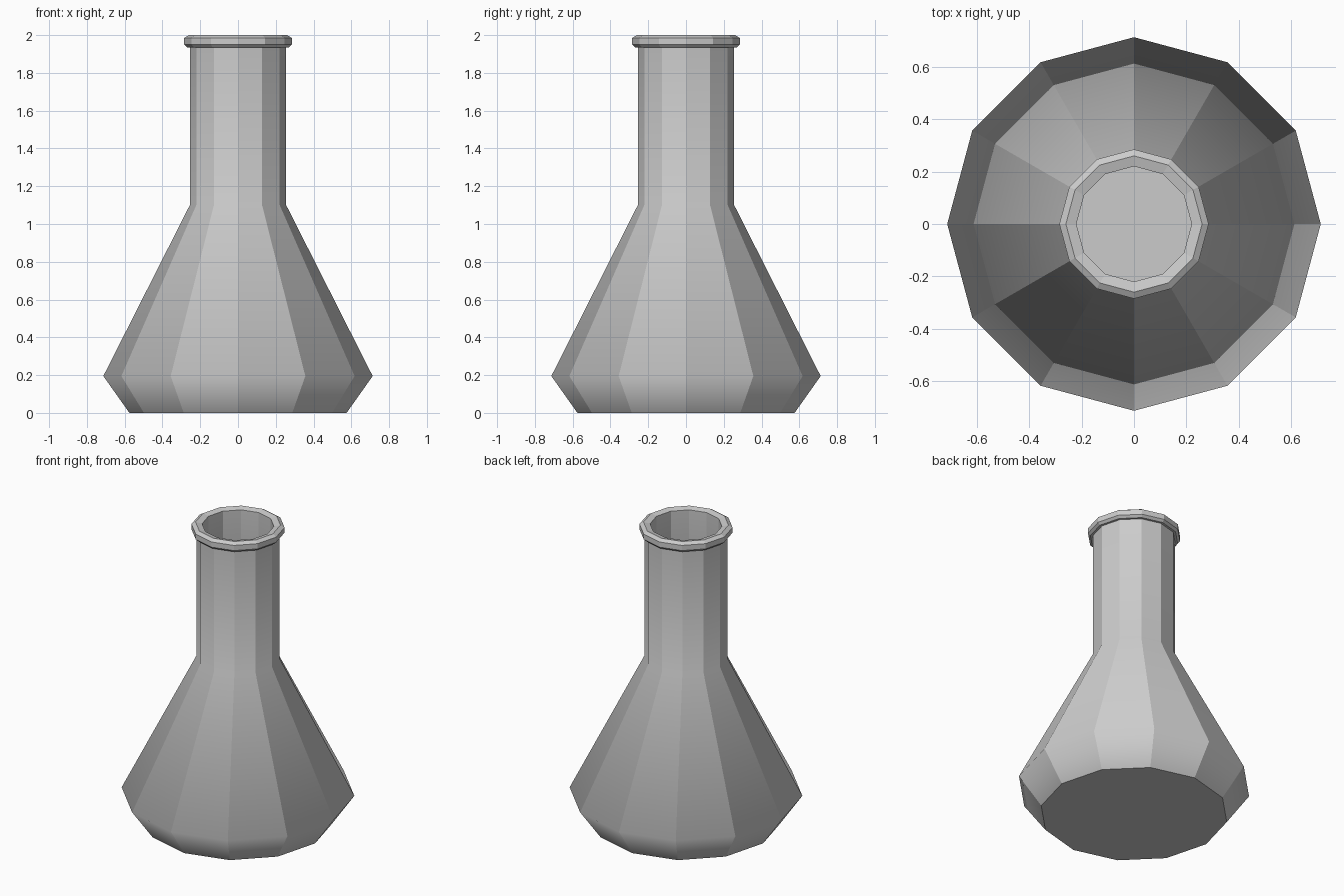
import bpy, bmesh
from math import cos, sin, pi

SIDES = 12

cube = bpy.data.objects.get("Cube")
if cube:
    bpy.data.objects.remove(cube, do_unlink=True)

grey = bpy.data.materials.new("grey")
grey.use_nodes = True
colour = (0.6, 0.6, 0.6, 1)
grey.diffuse_color = colour
grey.node_tree.nodes["Principled BSDF"].inputs["Base Color"].default_value = colour


def lathe(name, profile, hard_rings):
    """Spin (radius, height) points; cap both ends; facets stay hard, rings smooth."""
    bm = bmesh.new()
    rings = [[bm.verts.new((r * cos(2 * pi * i / SIDES), r * sin(2 * pi * i / SIDES), z))
              for i in range(SIDES)] for r, z in profile]
    for low, high in zip(rings, rings[1:]):
        for i in range(SIDES):
            j = (i + 1) % SIDES
            bm.faces.new((low[i], low[j], high[j], high[i]))
    bm.faces.new(rings[0][::-1])
    bm.faces.new(rings[-1])
    ring_of = {v: k for k, ring in enumerate(rings) for v in ring}
    for f in bm.faces:
        f.smooth = True
    for e in bm.edges:
        a, b = (ring_of[v] for v in e.verts)
        e.smooth = a == b and a not in hard_rings
    mesh = bpy.data.meshes.new(name)
    bm.to_mesh(mesh)
    bm.free()
    mesh.materials.append(grey)
    obj = bpy.data.objects.new(name, mesh)
    bpy.context.collection.objects.link(obj)
    return obj


# Outer wall, rim, then the inner wall down to the floor
outer = [(0.575, 0), (0.713, 0.195), (0.255, 1.1), (0.255, 1.935)]
rim = [(0.27, 1.935), (0.285, 1.95), (0.285, 1.985), (0.26, 2.0), (0.22, 1.99)]
inner = [(0.22, 1.11), (0.67, 0.2), (0.55, 0.03)]
lathe("flask", outer + rim + inner, {0, 3, 4, 5, 6, 7, 8, 11})
